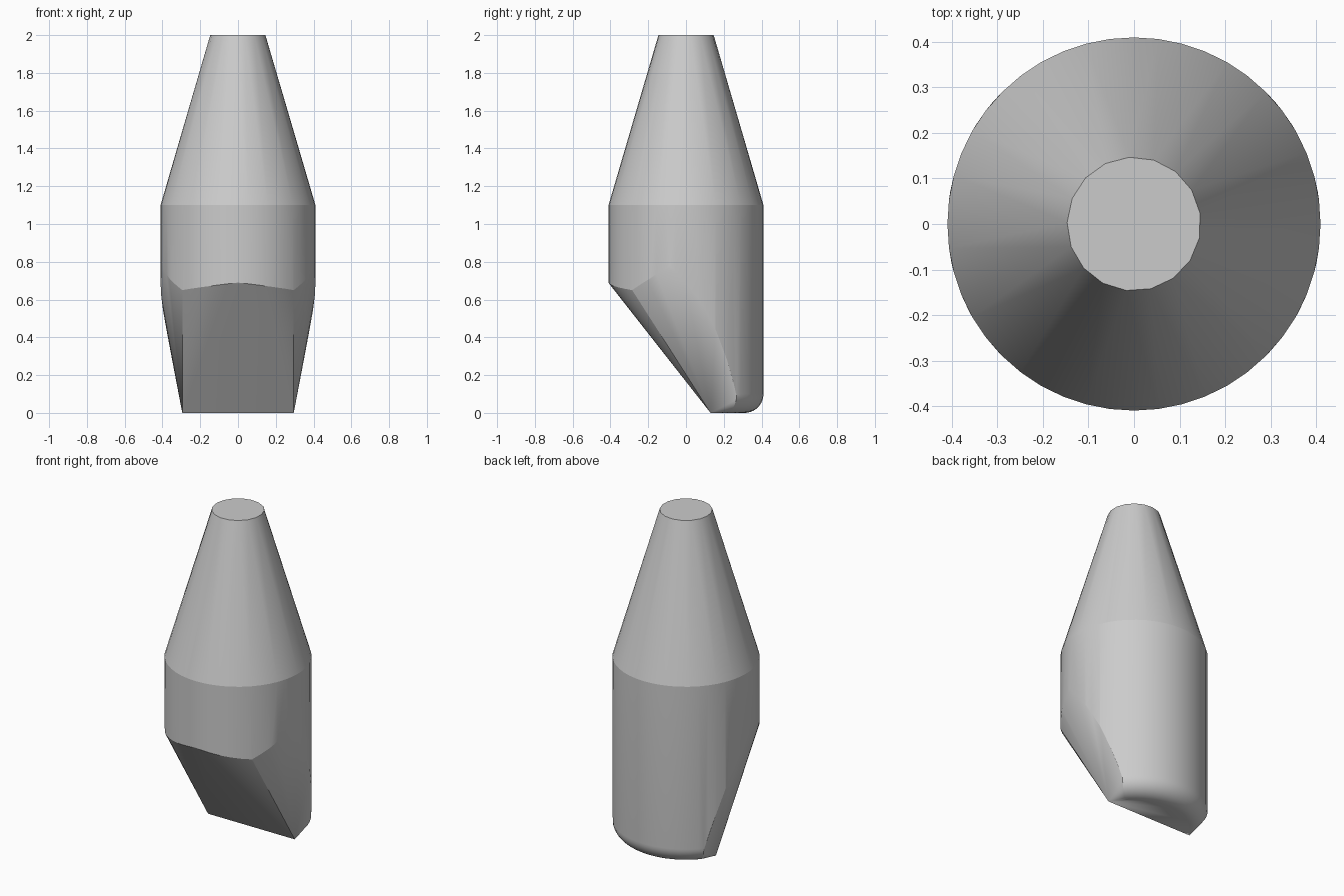
import bpy, bmesh
from math import sin, cos, radians, pi

cube = bpy.data.objects.get("Cube")
if cube:
    bpy.data.objects.remove(cube, do_unlink=True)

R, SHOULDER, TOP_R, FILLET = 0.41, 1.1, 0.147, 0.1
EDGE = (0.295, 0.13)                      # half width and depth of the chisel edge

# Lower rim of the barrel: angle from +x (front is -90) and height
RIM = [(-90, 0.69), (-44, 0.65), (-28, 0.71), (-12, 0.78), (0, 0.685),
       (10, 0.60), (22, 0.45), (32, 0.28), (41, 0.10), (90, 0.10)]


def rim_height(deg):
    for (a0, z0), (a1, z1) in zip(RIM, RIM[1:]):
        if a0 <= deg <= a1:
            return z0 + (z1 - z0) * (deg - a0) / (a1 - a0)
    return RIM[-1][1]


def ring_point(r, deg, z):
    return (r * cos(radians(deg)), r * sin(radians(deg)), z)


points = []
# Tapered neck and shoulder
points += [ring_point(TOP_R, 94 + 360 * i / 17, 2.0) for i in range(17)]
points += [ring_point(R, 7.5 * i, SHOULDER) for i in range(48)]

# Right and left halves of the barrel rim, the rounded heel and the chisel edge
angles = sorted({-90 + 7.5 * i for i in range(25)} | {a for a, z in RIM})
for side in (1, -1):
    half = []
    for a in angles:
        half.append(ring_point(R, a, rim_height(a)))
        if a >= 41:
            for k in range(1, 11):
                t = k / 10 * pi / 2
                half.append(ring_point(R - FILLET + FILLET * cos(t), a,
                                       FILLET - FILLET * sin(t)))
    half.append((EDGE[0], EDGE[1], 0))
    points += [(side * x, y, z) for x, y, z in half]

# Skin the points as one convex body
bm = bmesh.new()
for p in points:
    bm.verts.new(p)
bmesh.ops.remove_doubles(bm, verts=bm.verts[:], dist=0.0005)
bmesh.ops.convex_hull(bm, input=bm.verts[:])
loose = [v for v in bm.verts if not v.link_faces]
bmesh.ops.delete(bm, geom=loose, context='VERTS')
bmesh.ops.dissolve_limit(bm, angle_limit=radians(0.3), verts=bm.verts[:], edges=bm.edges[:])
bmesh.ops.recalc_face_normals(bm, faces=bm.faces[:])
mesh = bpy.data.meshes.new("chisel_body")
bm.to_mesh(mesh)
bm.free()
body = bpy.data.objects.new("chisel_body", mesh)
bpy.context.collection.objects.link(body)

# Plain grey
grey = bpy.data.materials.new("light grey")
grey.use_nodes = True
colour = (0.6, 0.6, 0.6, 1)
grey.diffuse_color = colour
for node in grey.node_tree.nodes:
    if node.type == 'BSDF_PRINCIPLED':
        node.inputs["Base Color"].default_value = colour
mesh.materials.append(grey)

bpy.ops.object.select_all(action='DESELECT')
body.select_set(True)
bpy.context.view_layer.objects.active = body
bpy.ops.object.shade_smooth_by_angle(angle=radians(14))
